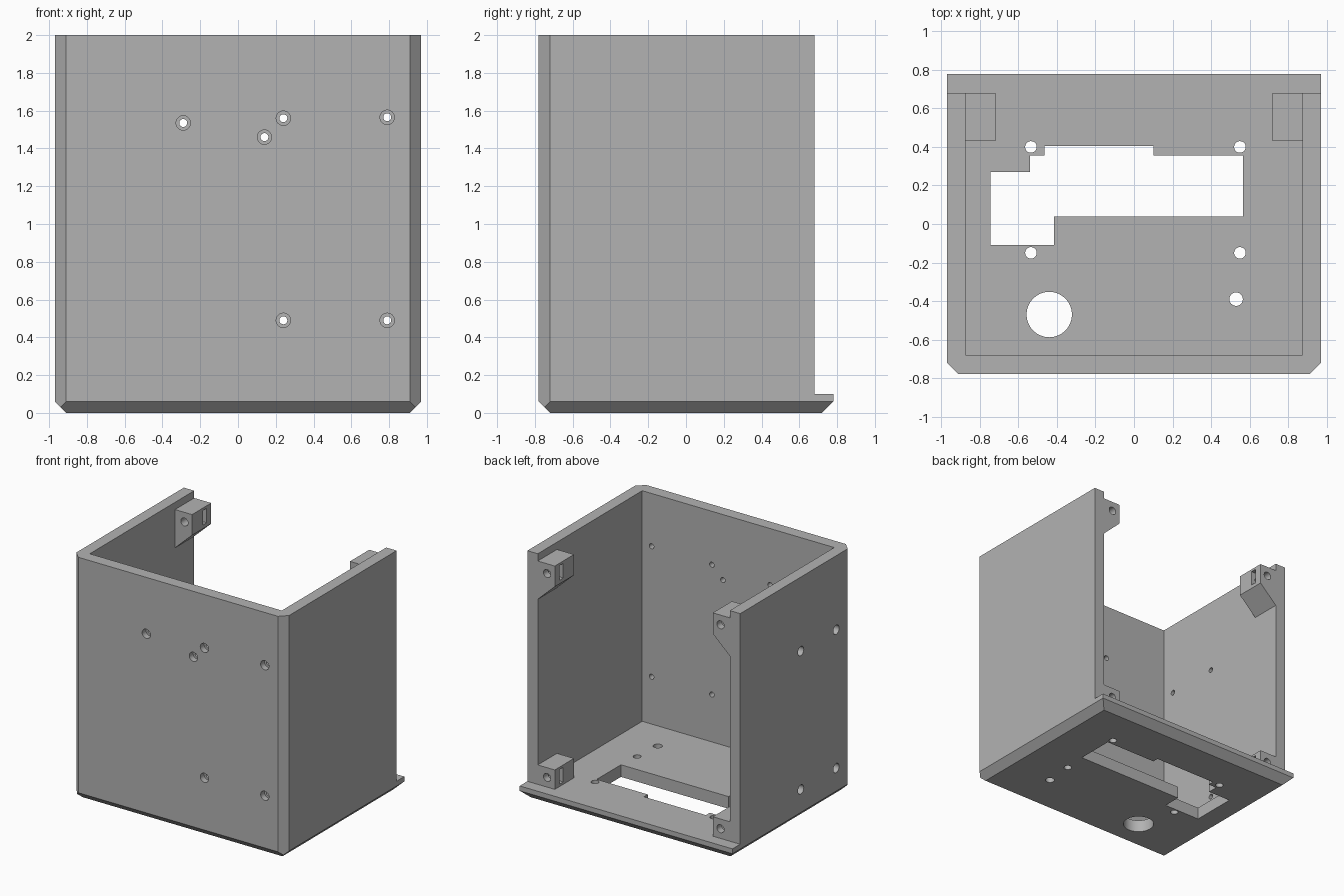
import bpy, bmesh
from math import pi
from mathutils import Vector, Matrix

if "Cube" in bpy.data.objects:
    bpy.data.objects.remove(bpy.data.objects["Cube"], do_unlink=True)

grey = bpy.data.materials.new("plain_grey")
grey.use_nodes = True
COLOUR = (0.448, 0.448, 0.448, 1)
grey.diffuse_color = COLOUR
grey.node_tree.nodes["Principled BSDF"].inputs["Base Color"].default_value = COLOUR

HALF_X, HALF_Y, CHAMFER, WALL = 0.97, 0.78, 0.06, 0.1
IN_X, IN_Y, BACK = 0.875, 0.68, 0.68


def to_object(name, bm):
    bmesh.ops.recalc_face_normals(bm, faces=bm.faces)
    mesh = bpy.data.meshes.new(name)
    bm.to_mesh(mesh)
    bm.free()
    mesh.materials.append(grey)
    ob = bpy.data.objects.new(name, mesh)
    bpy.context.collection.objects.link(ob)
    return ob


def box(name, lo, hi):
    bm = bmesh.new()
    lo, hi = Vector(lo), Vector(hi)
    bmesh.ops.create_cube(bm, size=1, matrix=Matrix.Translation((lo + hi) / 2)
                          @ Matrix.Diagonal((*(hi - lo), 1)))
    return to_object(name, bm)


def rod(name, centre, radius, length, axis):
    bm = bmesh.new()
    turn = {"X": Matrix.Rotation(pi / 2, 4, "Y"),
            "Y": Matrix.Rotation(pi / 2, 4, "X"),
            "Z": Matrix.Identity(4)}[axis]
    bmesh.ops.create_cone(bm, cap_ends=True, segments=32, radius1=radius,
                          radius2=radius, depth=length,
                          matrix=Matrix.Translation(centre) @ turn)
    return to_object(name, bm)


def prism(name, points, offset):
    bm = bmesh.new()
    face = bm.faces.new([bm.verts.new(p) for p in points])
    out = bmesh.ops.extrude_face_region(bm, geom=[face])
    moved = [v for v in out["geom"] if isinstance(v, bmesh.types.BMVert)]
    bmesh.ops.translate(bm, verts=moved, vec=offset)
    return to_object(name, bm)


def combine(tool, operation="DIFFERENCE"):
    tool.hide_render = True
    mod = case.modifiers.new(tool.name, "BOOLEAN")
    mod.operation, mod.solver, mod.object = operation, "EXACT", tool
    bpy.context.view_layer.objects.active = case
    bpy.ops.object.modifier_apply(modifier=mod.name)
    bpy.data.objects.remove(tool, do_unlink=True)


# Outer block with chamfered front corners and bottom edges
case = box("open_back_case", (-HALF_X, -HALF_Y, 0), (HALF_X, HALF_Y, 2))
bm = bmesh.new()
bm.from_mesh(case.data)
planes = [((s * HALF_X, CHAMFER - HALF_Y, 0), (s, -1, 0)) for s in (-1, 1)]
planes += [((s * HALF_X, 0, CHAMFER), (s, 0, -1)) for s in (-1, 1)]
planes += [((0, s * HALF_Y, CHAMFER), (0, s, -1)) for s in (-1, 1)]
for point, normal in planes:
    cut = bmesh.ops.bisect_plane(bm, geom=bm.verts[:] + bm.edges[:] + bm.faces[:],
                                 plane_co=point, plane_no=normal, clear_outer=True)
    rim = [e for e in cut["geom_cut"] if isinstance(e, bmesh.types.BMEdge)]
    bmesh.ops.contextual_create(bm, geom=rim)
bmesh.ops.recalc_face_normals(bm, faces=bm.faces)
bm.to_mesh(case.data)
bm.free()

# Hollow inside
combine(box("cavity", (-IN_X, -IN_Y, WALL), (IN_X, 1, 2.5)))

# Fixing blocks at the back corners, the upper ones with a sloped underside
for s in (-1, 1):
    wall_x, inner_x = s * 0.92, s * 0.72
    upper = [(wall_x, 0.43, 1.94), (inner_x, 0.43, 1.94), (inner_x, 0.43, 1.77),
             (s * IN_X, 0.43, 1.625), (wall_x, 0.43, 1.58)]
    combine(prism("upper_block", upper, (0, 0.3, 0)), "UNION")
    lower = [(wall_x, 0.43, 0.05), (inner_x, 0.43, 0.05),
             (inner_x, 0.43, 0.26), (wall_x, 0.43, 0.26)]
    combine(prism("lower_block", lower, (0, 0.3, 0)), "UNION")

# Trim the walls back, leaving the floor lip
combine(box("back_trim", (-2, BACK, WALL), (2, 2, 3)))

# Screw holes and nut slots in the blocks
for s in (-1, 1):
    for z in (0.18, 1.86):
        combine(rod("block_hole", (s * 0.79, 0.55, z), 0.033, 0.4, "Y"))
        x1, x2 = sorted((s * 0.7, s * 0.85))
        combine(box("nut_slot", (x1, 0.57, z - 0.06), (x2, 0.62, z + 0.06)))

# Counterbored holes in the front wall
for x, z in [(-0.29, 1.535), (0.14, 1.46), (0.24, 1.56),
             (0.79, 1.565), (0.24, 0.49), (0.79, 0.49)]:
    combine(rod("front_hole", (x, -0.73, z), 0.021, 0.3, "Y"))
    combine(rod("front_bore", (x, -HALF_Y, z), 0.038, 0.1, "Y"))

# Counterbored holes in the right wall
for y in (-0.57, -0.11):
    for z in (0.25, 1.39):
        combine(rod("side_hole", (-0.92, y, z), 0.021, 0.3, "X"))
        combine(rod("side_bore", (-HALF_X, y, z), 0.038, 0.1, "X"))

# Floor holes and stepped opening
for x, y, r in [(-0.535, 0.4, 0.03), (0.55, 0.4, 0.03), (-0.535, -0.15, 0.03),
                (0.55, -0.15, 0.03), (0.53, -0.39, 0.035), (-0.44, -0.47, 0.118)]:
    combine(rod("floor_hole", (x, y, 0.05), r, 0.3, "Z"))
opening = [(-0.745, -0.11), (-0.415, -0.11), (-0.415, 0.04), (0.565, 0.04),
           (0.565, 0.355), (0.1, 0.355), (0.1, 0.405), (-0.465, 0.405),
           (-0.465, 0.355), (-0.54, 0.355), (-0.54, 0.27), (-0.745, 0.27)]
combine(prism("floor_opening", [(x, y, -0.1) for x, y in opening], (0, 0, 0.3)))

# Smooth the round holes, keep edges sharp
bpy.ops.object.select_all(action="DESELECT")
case.select_set(True)
bpy.context.view_layer.objects.active = case
bpy.ops.object.shade_smooth_by_angle(angle=pi / 6)
